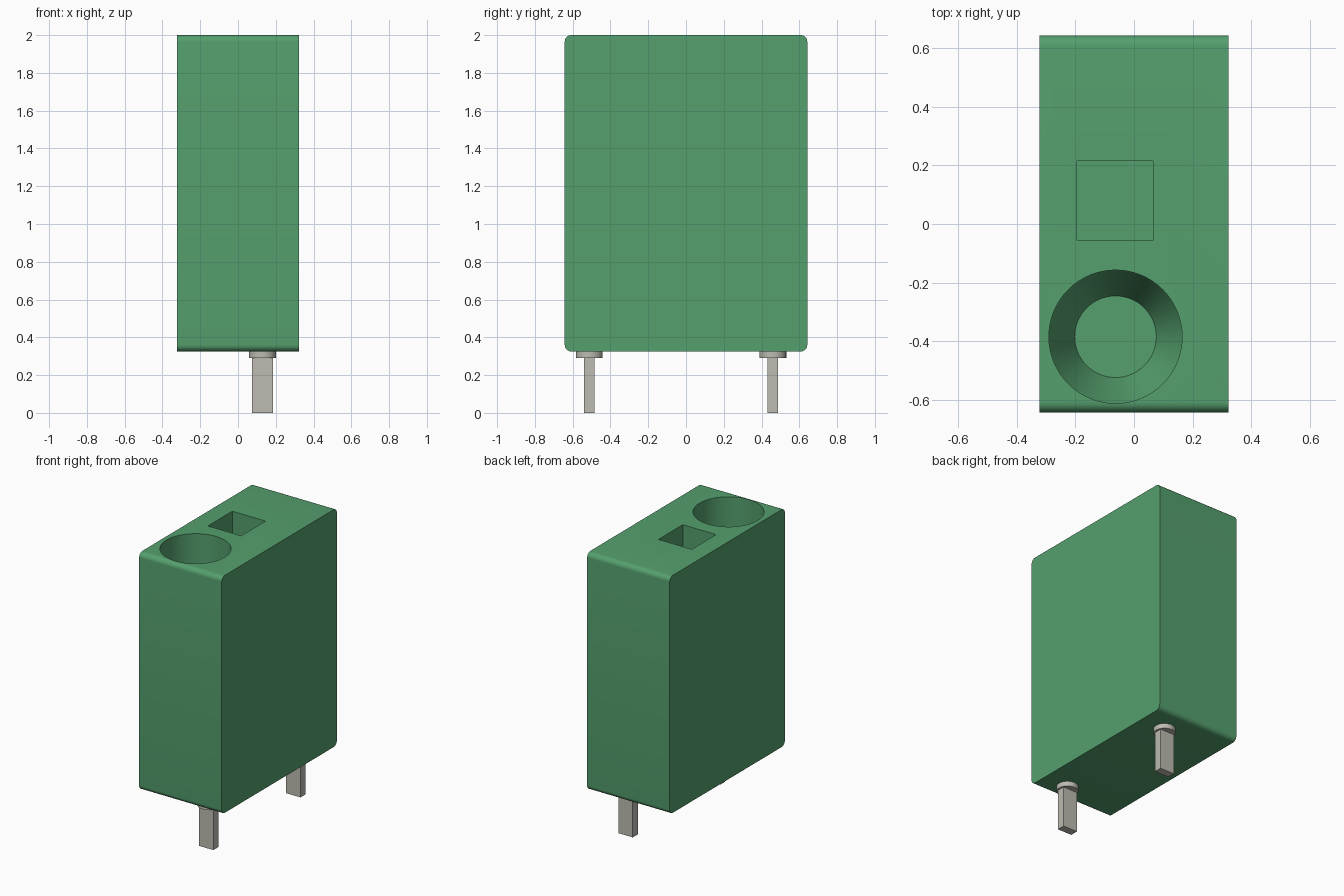
import bpy, bmesh, math
from mathutils import Matrix

old = bpy.data.objects.get("Cube")
if old:
    bpy.data.objects.remove(old, do_unlink=True)


def material(name, rgb):
    m = bpy.data.materials.new(name)
    m.diffuse_color = (*rgb, 1)
    m.use_nodes = True
    bsdf = next(n for n in m.node_tree.nodes if n.type == 'BSDF_PRINCIPLED')
    bsdf.inputs["Base Color"].default_value = (*rgb, 1)
    return m


green = material("green plastic", (0.09, 0.35, 0.155))
metal = material("tin metal", (0.51, 0.50, 0.44))


def finish(name, bm, mat):
    bmesh.ops.recalc_face_normals(bm, faces=bm.faces[:])
    me = bpy.data.meshes.new(name)
    bm.to_mesh(me)
    bm.free()
    me.materials.append(mat)
    ob = bpy.data.objects.new(name, me)
    bpy.context.collection.objects.link(ob)
    return ob


def box(name, x0, x1, y0, y1, z0, z1, mat, round_x=0.0):
    """Box, optionally with its four edges along x rounded."""
    bm = bmesh.new()
    bmesh.ops.create_cube(bm, size=1, matrix=(
        Matrix.Translation(((x0 + x1) / 2, (y0 + y1) / 2, (z0 + z1) / 2))
        @ Matrix.Diagonal((x1 - x0, y1 - y0, z1 - z0, 1))))
    if round_x:
        edges = [e for e in bm.edges
                 if abs(e.verts[0].co.x - e.verts[1].co.x) > 1e-4]
        bmesh.ops.bevel(bm, geom=edges, offset=round_x, segments=8,
                        profile=0.5, affect='EDGES')
    return finish(name, bm, mat)


def turned(name, x, y, profile, mat, sides=64):
    """Solid of revolution about a vertical axis from (radius, z) pairs."""
    bm = bmesh.new()
    rings = [[bm.verts.new((x + r * math.cos(2 * math.pi * i / sides),
                            y + r * math.sin(2 * math.pi * i / sides), z))
              for i in range(sides)] for r, z in profile]
    for a, b in zip(rings, rings[1:]):
        for i in range(sides):
            j = (i + 1) % sides
            bm.faces.new((a[i], a[j], b[j], b[i]))
    bm.faces.new(rings[0])
    bm.faces.new(rings[-1])
    return finish(name, bm, mat)


def select_only(ob):
    bpy.ops.object.select_all(action='DESELECT')
    ob.select_set(True)
    bpy.context.view_layer.objects.active = ob


# Housing with rounded front and back edges
housing = box("housing", -0.322, 0.322, -0.642, 0.642, 0.325, 2.0, green, 0.035)

# Openings in the top: square wire entry, round screw shaft with tapered end
cutters = [
    box("wire_entry_cutter", -0.195, 0.065, -0.057, 0.215, 1.4, 2.1, green),
    turned("screw_shaft_cutter", -0.063, -0.384,
           [(0.139, 1.3), (0.227, 1.5), (0.227, 2.1)], green),
]
for cutter in cutters:
    cutter.hide_render = True
    select_only(housing)
    mod = housing.modifiers.new("opening", 'BOOLEAN')
    mod.operation = 'DIFFERENCE'
    mod.solver = 'EXACT'
    mod.object = cutter
    bpy.ops.object.modifier_apply(modifier=mod.name)
    bpy.data.objects.remove(cutter, do_unlink=True)

# Solder pins with round collars
smooth = [housing]
for place, y in (("front", -0.512), ("back", 0.46)):
    box(place + "_pin", 0.074, 0.186, y - 0.028, y + 0.028, 0, 0.3, metal)
    smooth.append(turned(place + "_pin_collar", 0.13, y,
                         [(0.071, 0.29), (0.071, 0.33)], metal, 48))

for ob in smooth:
    select_only(ob)
    bpy.ops.object.shade_smooth_by_angle(angle=math.radians(20))
